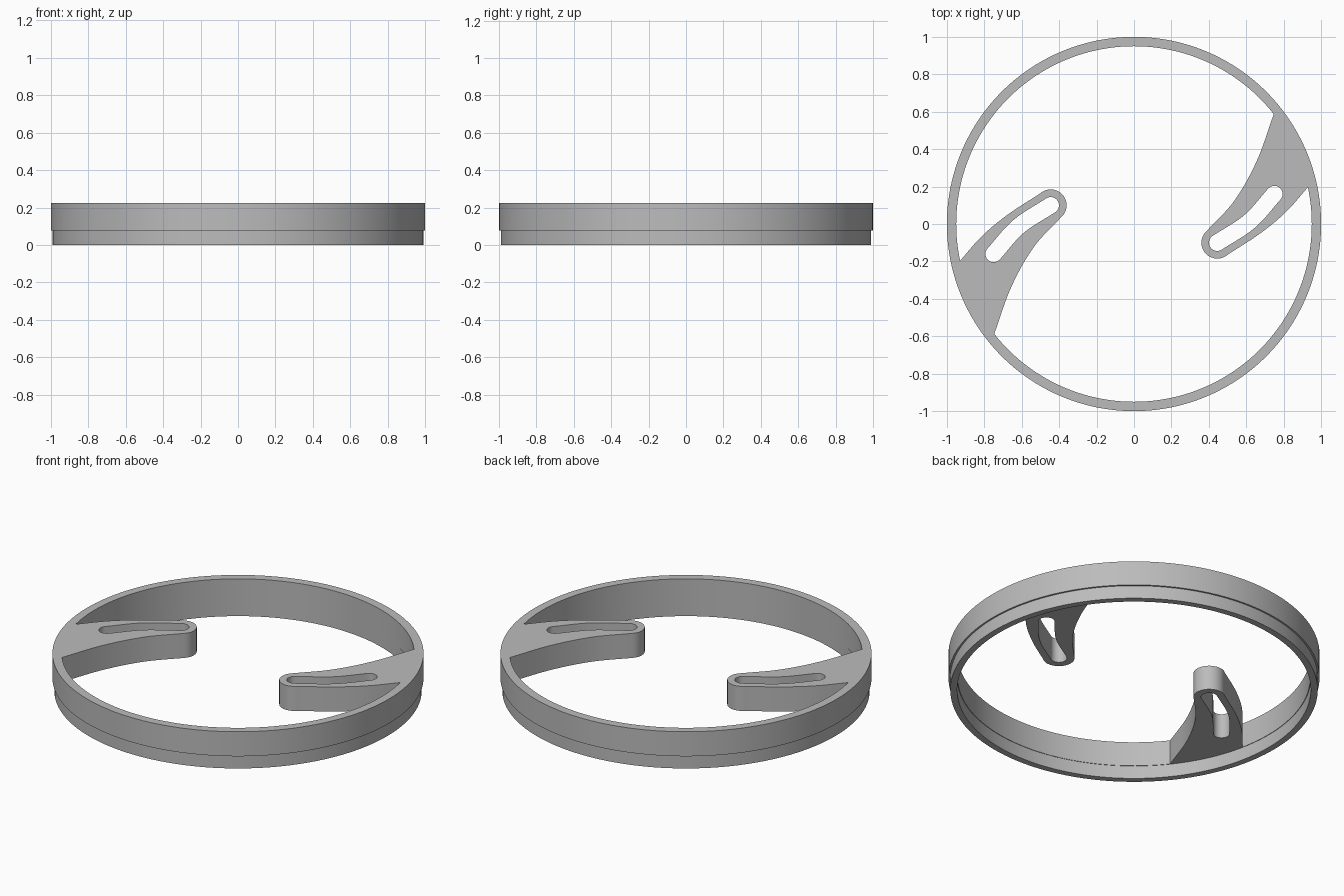
import bpy, bmesh, math
from mathutils import Vector

if "Cube" in bpy.data.objects:
    bpy.data.objects.remove(bpy.data.objects["Cube"])

HEIGHT, STEP, SEGMENTS = 0.223, 0.077, 160

grey = bpy.data.materials.new("plain grey")
grey.use_nodes = True
grey.diffuse_color = (0.5, 0.5, 0.5, 1)
grey.node_tree.nodes["Principled BSDF"].inputs["Base Color"].default_value = (0.5, 0.5, 0.5, 1)


def finish(name, bm):
    bmesh.ops.recalc_face_normals(bm, faces=bm.faces)
    mesh = bpy.data.meshes.new(name)
    bm.to_mesh(mesh)
    bm.free()
    mesh.materials.append(grey)
    obj = bpy.data.objects.new(name, mesh)
    bpy.context.collection.objects.link(obj)
    return obj


def lathe(name, profile):
    bm = bmesh.new()
    rings = []
    for i in range(SEGMENTS):
        a = math.tau * i / SEGMENTS
        rings.append([bm.verts.new((r * math.cos(a), r * math.sin(a), z)) for r, z in profile])
    n = len(profile)
    for i in range(SEGMENTS):
        p, q = rings[i], rings[(i + 1) % SEGMENTS]
        for j in range(n):
            k = (j + 1) % n
            bm.faces.new((p[j], q[j], q[k], p[k]))
    return finish(name, bm)


def prism(name, outline, z0, z1, turn):
    bm = bmesh.new()
    c, s = math.cos(turn), math.sin(turn)
    face = bm.faces.new([bm.verts.new((x * c - y * s, x * s + y * c, z0)) for x, y in outline])
    top = bmesh.ops.extrude_face_region(bm, geom=[face])["geom"]
    bmesh.ops.translate(bm, vec=(0, 0, z1 - z0),
                        verts=[v for v in top if isinstance(v, bmesh.types.BMVert)])
    return finish(name, bm)


def spline(points, steps=8):
    """Smooth curve through the points."""
    pts = [Vector(p) for p in points]
    pts = [2 * pts[0] - pts[1]] + pts + [2 * pts[-1] - pts[-2]]
    out = []
    for a, b, c, d in zip(pts, pts[1:], pts[2:], pts[3:]):
        for i in range(steps):
            t = i / steps
            out.append(0.5 * (2 * b + (c - a) * t + (2 * a - 5 * b + 4 * c - d) * t**2
                              + (3 * b - a - 3 * c + d) * t**3))
    return out + [pts[-2]]


def arc(center, r, start, end, steps=16):
    angles = [math.radians(start + (end - start) * i / steps) for i in range(steps + 1)]
    return [Vector((center[0] + r * math.cos(a), center[1] + r * math.sin(a))) for a in angles]


def slot_outline(path, r):
    """Round-ended band of half width r around a path."""
    n = len(path)
    normals = []
    for i in range(n):
        t = (path[min(i + 1, n - 1)] - path[max(i - 1, 0)]).normalized()
        normals.append(Vector((-t.y, t.x)))
    left = [p + m * r for p, m in zip(path, normals)]
    right = [p - m * r for p, m in zip(path, normals)]
    a0 = math.degrees(math.atan2(normals[0].y, normals[0].x))
    a1 = math.degrees(math.atan2(normals[-1].y, normals[-1].x))
    return (right + arc(path[-1], r, a1 - 180, a1)[1:-1]
            + left[::-1] + arc(path[0], r, a0, a0 + 180)[1:-1])


def combine(target, other, operation):
    mod = target.modifiers.new(operation.lower(), "BOOLEAN")
    mod.operation, mod.object, mod.solver = operation, other, "EXACT"
    bpy.context.view_layer.objects.active = target
    bpy.ops.object.modifier_apply(modifier=mod.name)
    bpy.data.objects.remove(other)


# Ring with a slightly recessed lower band
ring = lathe("slotted_ring", [(0.99, 0), (0.99, STEP), (1, STEP), (1, HEIGHT),
                              (0.95, HEIGHT), (0.95, STEP), (0.953, STEP), (0.953, 0)])

# Curved arm outline: round tip, outer edge, root hidden in the ring, inner edge
tip = (0.445, -0.1)
outer_edge = spline([(0.502, -0.163), (0.672, -0.052), (0.81, 0.062), (0.93, 0.197)])
root = arc((0, 0), 0.972, 12, 37.5)
inner_edge = spline([(0.747, 0.588), (0.655, 0.335), (0.535, 0.123), (0.384, -0.042)])
arm_outline = outer_edge + root + inner_edge + arc(tip, 0.085, 136, 312)[1:-1]

# Slot follows the arm's curve
slot = slot_outline(spline([tip, (0.618, 0.014), (0.75, 0.16)]), 0.044)

for side, turn in (("left", 0), ("right", math.pi)):
    arm = prism(side + "_arm", arm_outline, STEP, HEIGHT, turn)
    cutter = prism(side + "_slot_cutter", slot, -0.1, HEIGHT + 0.1, turn)
    cutter.hide_render = True
    combine(arm, cutter, "DIFFERENCE")
    combine(ring, arm, "UNION")

bpy.ops.object.select_all(action="DESELECT")
ring.select_set(True)
bpy.context.view_layer.objects.active = ring
bpy.ops.object.shade_smooth_by_angle(angle=math.radians(30))
